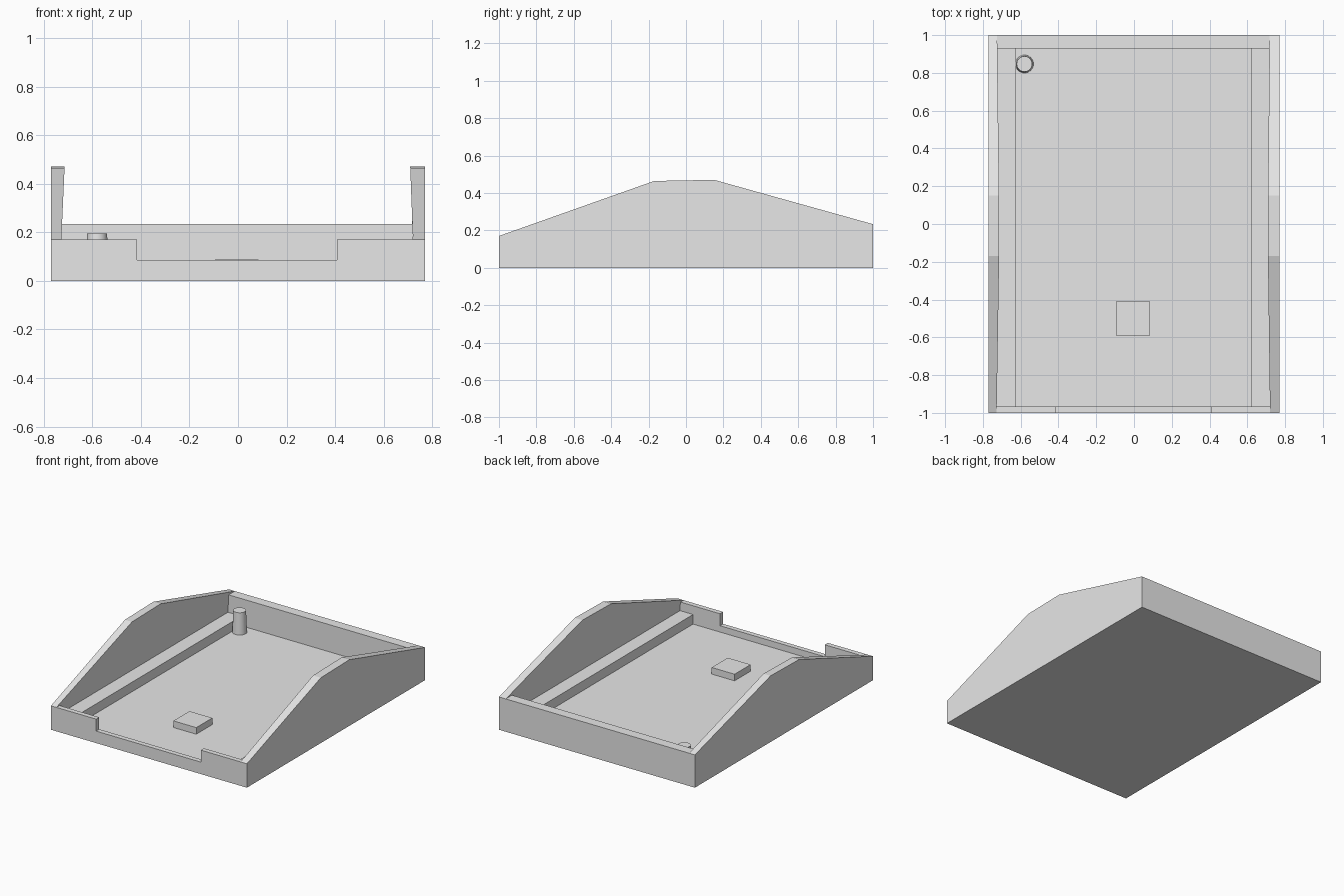
import bpy, bmesh

if "Cube" in bpy.data.objects:
    bpy.data.objects.remove(bpy.data.objects["Cube"], do_unlink=True)

grey = bpy.data.materials.new("light grey")
grey.use_nodes = True
colour = (0.8, 0.8, 0.8, 1)
grey.diffuse_color = colour
for node in grey.node_tree.nodes:
    if node.type == 'BSDF_PRINCIPLED':
        node.inputs["Base Color"].default_value = colour


def finish(name, bm):
    bmesh.ops.recalc_face_normals(bm, faces=bm.faces)
    mesh = bpy.data.meshes.new(name)
    bm.to_mesh(mesh)
    bm.free()
    mesh.materials.append(grey)
    obj = bpy.data.objects.new(name, mesh)
    bpy.context.collection.objects.link(obj)
    return obj


def prism(name, profile, axis, lo, hi):
    """Extrude a closed 2D profile along x (yz profile) or y (xz profile)."""
    bm = bmesh.new()
    place = (lambda a, b: (lo, a, b)) if axis == 'x' else (lambda a, b: (a, lo, b))
    face = bm.faces.new([bm.verts.new(place(a, b)) for a, b in profile])
    out = bmesh.ops.extrude_face_region(bm, geom=[face])
    verts = [v for v in out["geom"] if isinstance(v, bmesh.types.BMVert)]
    vec = (hi - lo, 0, 0) if axis == 'x' else (0, hi - lo, 0)
    bmesh.ops.translate(bm, verts=verts, vec=vec)
    return finish(name, bm)


def box(name, x0, x1, y0, y1, z0, z1):
    return prism(name, [(x0, z0), (x1, z0), (x1, z1), (x0, z1)], 'y', y0, y1)


def cut(target, cutter):
    cutter.hide_render = True
    mod = target.modifiers.new("cut", 'BOOLEAN')
    mod.operation = 'DIFFERENCE'
    mod.solver = 'EXACT'
    mod.object = cutter
    bpy.context.view_layer.objects.active = target
    bpy.ops.object.modifier_apply(modifier=mod.name)
    bpy.data.objects.remove(cutter, do_unlink=True)


def channel(z0):
    """Cross-section of the interior, narrowing slightly upwards."""
    half = lambda z: 0.735 - 0.045 * z
    top = 0.6
    return [(-half(z0), z0), (half(z0) - 0.008, z0),
            (half(top) - 0.004, top), (-half(top), top)]


FLOOR, FRONT, BACK = 0.04, -0.965, 0.93

# Tray body with raised, sloping side walls
body = prism("tray_body", [(-1, 0), (-1, 0.17), (-0.17, 0.464), (0.15, 0.47),
                           (1, 0.233), (1, 0)], 'x', -0.77, 0.77)
cut(body, prism("cavity_cutter", channel(FLOOR), 'y', FRONT, BACK))

# Level the front and back walls, then notch the front
cut(body, prism("back_cutter", channel(0.233), 'y', 0.5, 1.1))
cut(body, prism("front_cutter", channel(0.17), 'y', -1.1, -0.5))
cut(body, box("notch_cutter", -0.415, 0.408, -1.1, -0.9, 0.085, 0.4))

# Ledges along the inside of both side walls
box("right_ledge", -0.74, -0.625, FRONT - 0.01, BACK + 0.01, 0.03, 0.108)
box("left_ledge", 0.62, 0.74, FRONT - 0.01, BACK + 0.01, 0.03, 0.108)

# Square block on the floor
box("floor_block", -0.095, 0.085, -0.59, -0.41, 0.03, 0.087)

# Round tapered post in the back corner
bpy.ops.mesh.primitive_cone_add(vertices=32, radius1=0.048, radius2=0.041,
                                depth=0.165, location=(-0.58, 0.847, 0.1125))
post = bpy.context.object
post.name = "corner_post"
post.data.materials.append(grey)
bpy.ops.object.shade_smooth_by_angle()
